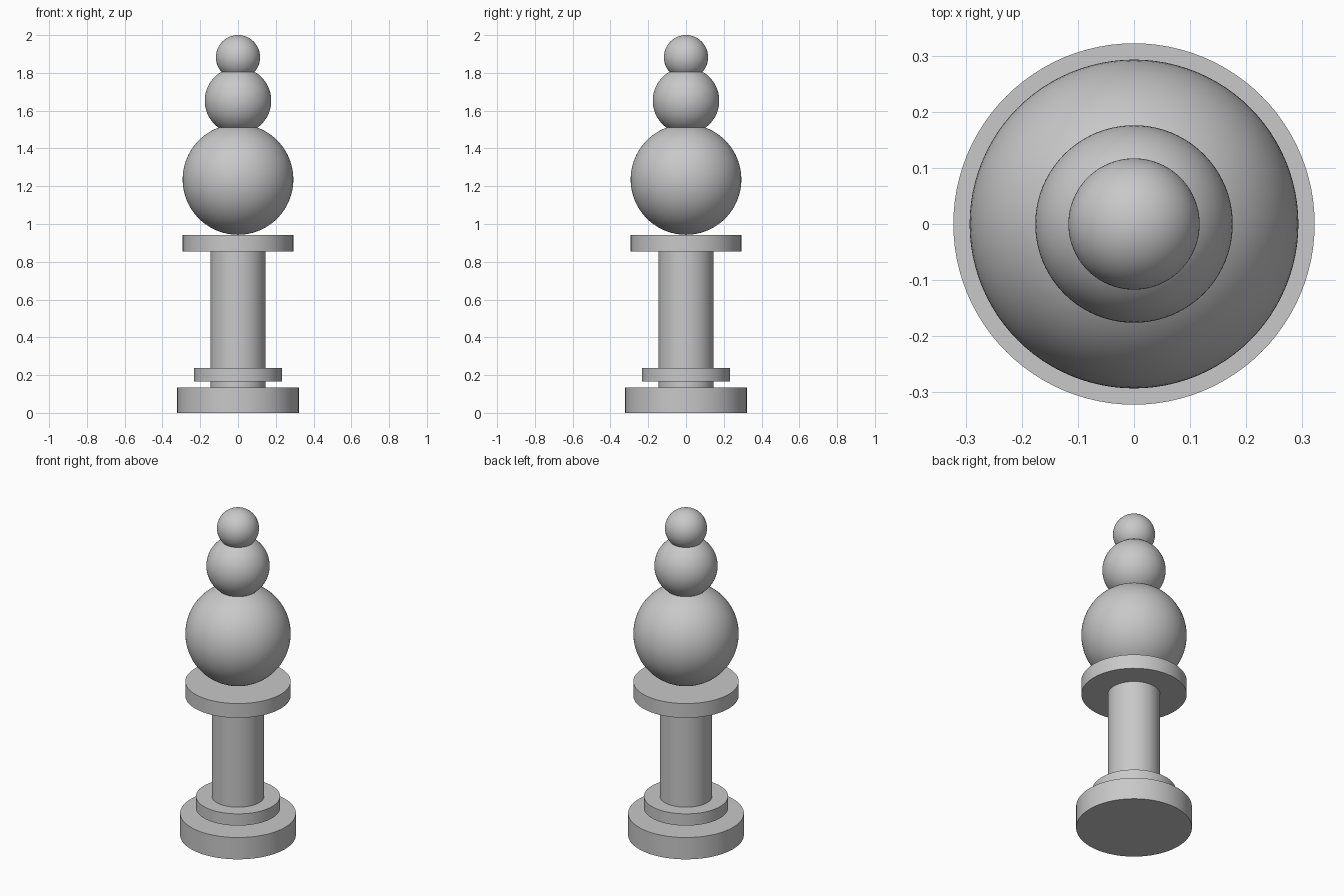
import bpy
import math

cube = bpy.data.objects.get("Cube")
if cube:
    bpy.data.objects.remove(cube, do_unlink=True)

# Single plain grey for the whole model
GREY = (0.58, 0.58, 0.58, 1.0)
grey = bpy.data.materials.new("plain_grey")
grey.use_nodes = True
grey.diffuse_color = GREY
grey.node_tree.nodes["Principled BSDF"].inputs["Base Color"].default_value = GREY


def finish(name):
    obj = bpy.context.object
    obj.name = name
    obj.data.name = name
    obj.data.materials.append(grey)
    bpy.ops.object.shade_smooth_by_angle(angle=math.radians(30))


def disc(name, radius, bottom, top):
    bpy.ops.mesh.primitive_cylinder_add(
        vertices=96, radius=radius, depth=top - bottom,
        location=(0, 0, (bottom + top) / 2))
    finish(name)


def ball(name, radius, height):
    bpy.ops.mesh.primitive_uv_sphere_add(
        segments=96, ring_count=48, radius=radius, location=(0, 0, height))
    finish(name)


# Pedestal: base, column with a raised collar, and cap
disc("base", 0.322, 0, 0.134)
disc("column", 0.146, 0.134, 0.855)
disc("collar", 0.234, 0.166, 0.238)
disc("cap", 0.293, 0.855, 0.943)

# Stacked balls, each sinking a little into the one below
ball("large_ball", 0.293, 1.236)
ball("middle_ball", 0.176, 1.653)
ball("small_ball", 0.117, 1.883)
